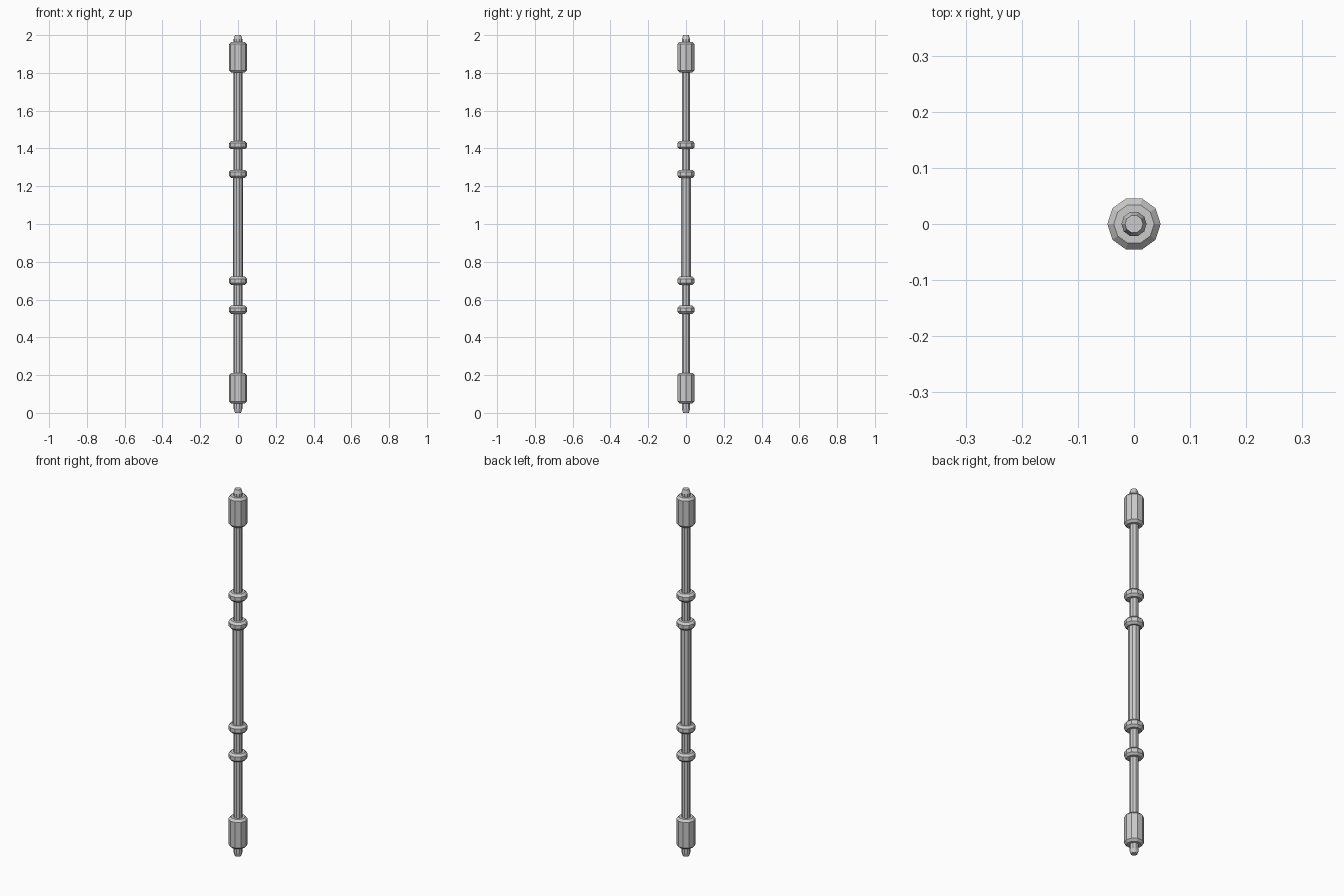
import bpy, bmesh
from math import cos, sin, tau

if "Cube" in bpy.data.objects:
    bpy.data.objects.remove(bpy.data.objects["Cube"])

SIDES = 10


def lathe(name, profile):
    """Closed ten-sided turned part from (radius, z) pairs, bottom to top."""
    bm = bmesh.new()
    rings = [[bm.verts.new((r * cos(tau * i / SIDES), r * sin(tau * i / SIDES), z))
              for i in range(SIDES)] for r, z in profile]
    for low, high in zip(rings, rings[1:]):
        for i in range(SIDES):
            j = (i + 1) % SIDES
            bm.faces.new((low[i], low[j], high[j], high[i]))
    bm.faces.new(rings[0][::-1])
    bm.faces.new(rings[-1])
    mesh = bpy.data.meshes.new(name)
    bm.to_mesh(mesh)
    bm.free()
    obj = bpy.data.objects.new(name, mesh)
    bpy.context.collection.objects.link(obj)
    return obj


def collar(name, z0, z1, r=0.0475, c=0.0115):
    """Cylinder with chamfered rims."""
    lathe(name, [(r - c, z0), (r, z0 + c), (r, z1 - c), (r - c, z1)])


# Long shaft with chamfered tips, and the thicker grip around its middle
lathe("shaft", [(0.016, 0), (0.0225, 0.02), (0.0225, 1.98), (0.016, 2.0)])
lathe("grip", [(0.0275, 0.70), (0.0275, 1.265)])

# Heavy end caps
collar("lower_cap", 0.05, 0.212)
collar("upper_cap", 1.802, 1.964)

# Narrow rings on both sides of the grip
for name, z in (("lower_outer_ring", 0.546), ("lower_inner_ring", 0.699),
                ("upper_inner_ring", 1.265), ("upper_outer_ring", 1.418)):
    collar(name, z - 0.022, z + 0.022)
